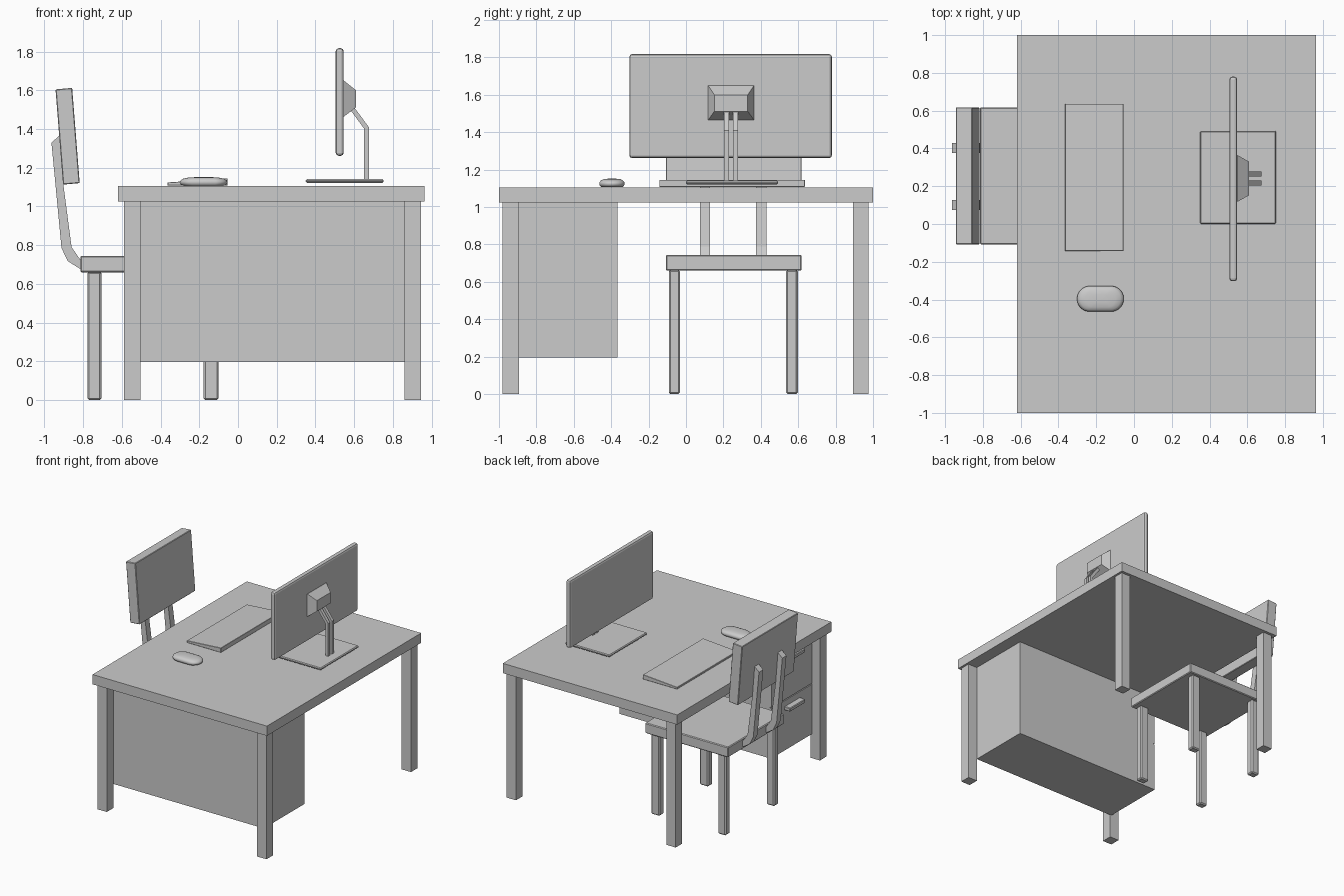
import bpy, bmesh, math
from mathutils import Vector

if "Cube" in bpy.data.objects:
    bpy.data.objects.remove(bpy.data.objects["Cube"])


def finish(name, bm, bevel=0, segments=1, smooth=False):
    bmesh.ops.recalc_face_normals(bm, faces=bm.faces)
    if bevel:
        bmesh.ops.bevel(bm, geom=list(bm.edges), offset=bevel, segments=segments,
                        profile=0.5, affect='EDGES')
    me = bpy.data.meshes.new(name)
    bm.to_mesh(me)
    bm.free()
    ob = bpy.data.objects.new(name, me)
    bpy.context.collection.objects.link(ob)
    if smooth:
        for p in me.polygons:
            p.use_smooth = True
    return ob


def loft(name, rings, **kw):
    """Join closed rings of points and cap both ends."""
    bm = bmesh.new()
    vs = [[bm.verts.new(p) for p in r] for r in rings]
    n = len(vs[0])
    for a, b in zip(vs, vs[1:]):
        for i in range(n):
            j = (i + 1) % n
            bm.faces.new((a[i], a[j], b[j], b[i]))
    bm.faces.new(vs[0][::-1])
    bm.faces.new(vs[-1])
    return finish(name, bm, **kw)


def box(name, x, y, z, **kw):
    ring = lambda h: [(x[0], y[0], h), (x[1], y[0], h), (x[1], y[1], h), (x[0], y[1], h)]
    return loft(name, [ring(z[0]), ring(z[1])], **kw)


def extrude_xz(name, profile, y, **kw):
    return loft(name, [[(px, h, pz) for px, pz in profile] for h in y], **kw)


# Desk: top and four legs
box("desk_top", (-0.62, 0.963), (-1, 1), (1.025, 1.105))
for xn, x in (("left", (-0.59, -0.505)), ("right", (0.86, 0.945))):
    for yn, y in (("front", (-0.98, -0.893)), ("back", (0.893, 0.977))):
        box(f"desk_leg_{yn}_{xn}", x, y, (0, 1.025))

# Drawer cabinet with two drawers and bar handles facing the chair
box("cabinet", (-0.505, 0.86), (-0.893, -0.365), (0.197, 1.025))
for i, (z0, z1) in enumerate(((0.2, 0.608), (0.616, 1.022)), 1):
    box(f"drawer_front_{i}", (-0.52, -0.505), (-0.89, -0.368), (z0, z1))
    h = z1 - 0.06
    box(f"drawer_handle_{i}", (-0.575, -0.52), (-0.73, -0.53), (h - 0.015, h + 0.015), bevel=0.005)

# Chair: seat, four legs, bent back posts, tilted backrest
box("chair_seat", (-0.815, -0.06), (-0.108, 0.618), (0.66, 0.745), bevel=0.006)
for x in ((-0.778, -0.706), (-0.178, -0.1)):
    for y in ((-0.092, -0.032), (0.535, 0.598)):
        box("chair_leg", x, y, (0, 0.664), bevel=0.009)
post = [(-0.80, 0.674), (-0.82, 0.68), (-0.88, 0.718), (-0.912, 0.785), (-0.964, 1.33),
        (-0.923, 1.366), (-0.905, 1.36), (-0.902, 1.11), (-0.86, 0.79), (-0.815, 0.725), (-0.80, 0.72)]
for y in ((0.075, 0.128), (0.375, 0.43)):
    extrude_xz("chair_back_post", post, y)
extrude_xz("chair_backrest", [(-0.943, 1.605), (-0.857, 1.613), (-0.818, 1.121), (-0.904, 1.113)],
           (-0.108, 0.618), bevel=0.004)

# Monitor: panel, tapered mount, twin bent arms, base plate
box("monitor_panel", (0.505, 0.546), (-0.303, 0.78), (1.262, 1.818), bevel=0.015, segments=2)


def rect_yz(x, y0, y1, z0, z1):
    return [(x, y0, z0), (x, y1, z0), (x, y1, z1), (x, y0, z1)]


loft("monitor_mount", [rect_yz(0.54, 0.118, 0.364, 1.465, 1.65),
                       rect_yz(0.548, 0.118, 0.364, 1.465, 1.65),
                       rect_yz(0.61, 0.152, 0.33, 1.512, 1.6)])
arm = [(0.58, 1.50), (0.652, 1.402), (0.652, 1.13), (0.676, 1.13), (0.676, 1.41), (0.60, 1.513)]
for y in ((0.203, 0.229), (0.251, 0.277)):
    extrude_xz("monitor_arm", arm, y)
box("monitor_base", (0.35, 0.752), (0, 0.493), (1.122, 1.141), bevel=0.006)

# Keyboard: thin wedge rising toward the monitor
extrude_xz("keyboard", [(-0.365, 1.108), (-0.055, 1.108), (-0.055, 1.146), (-0.365, 1.124)],
           (-0.143, 0.636), bevel=0.002)

# Mouse: stadium outline stacked into a soft dome
N = 32
outline = []
for i in range(N):
    a = 2 * math.pi * (i + 0.5) / N
    c = math.cos(a)
    outline.append((0.068 * c + math.copysign(0.056, c), 0.068 * math.sin(a)))
rings = [[(-0.178 + s * px, -0.396 + s * py, z) for px, py in outline]
         for s, z in ((0.82, 1.106), (0.95, 1.113), (1, 1.124), (0.97, 1.134),
                      (0.86, 1.143), (0.65, 1.149), (0.3, 1.152))]
loft("mouse", rings, smooth=True)
